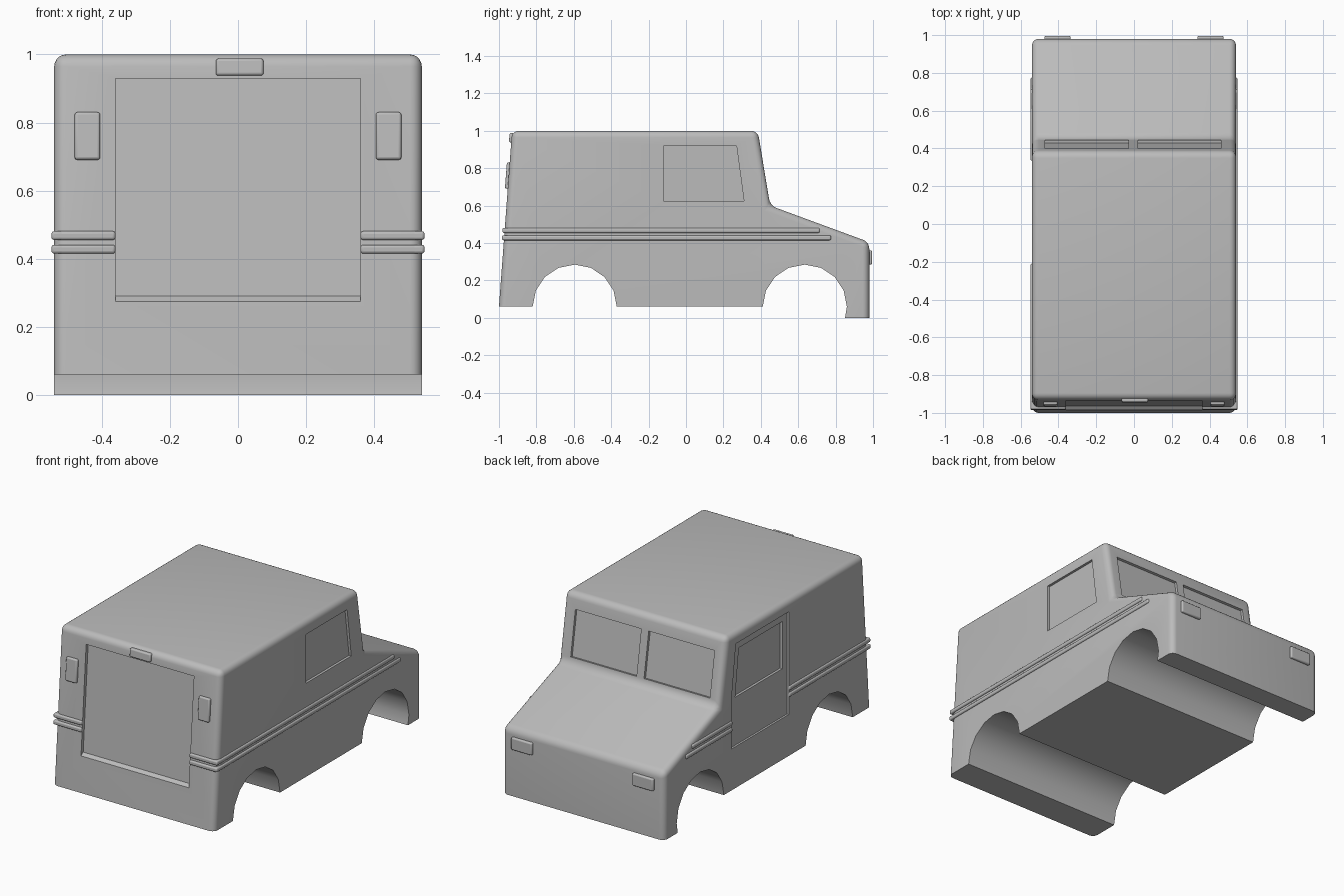
import bpy, bmesh, math

if "Cube" in bpy.data.objects:
    bpy.data.objects.remove(bpy.data.objects["Cube"])

GREY = (0.5, 0.5, 0.5, 1)
paint = bpy.data.materials.new("plain grey")
paint.use_nodes = True
paint.diffuse_color = GREY
paint.node_tree.nodes["Principled BSDF"].inputs["Base Color"].default_value = GREY

HALF = 0.54
WHEEL_R, WHEEL_Z = 0.225, 0.06
LEAN = math.atan2(0.07, 0.94)


def tail_y(z):
    """Depth of the leaning tail panel at height z."""
    return -1 + (z - WHEEL_Z) * math.tan(LEAN)


def screen_y(z):
    """Depth of the sloping windscreen at height z."""
    return 0.45 - (z - 0.6) * 0.165


def smooth(obj):
    bpy.ops.object.select_all(action="DESELECT")
    obj.select_set(True)
    bpy.context.view_layer.objects.active = obj
    bpy.ops.object.shade_smooth_by_angle(angle=math.radians(35))


def prism(name, outline, x0, x1, rounded=None):
    """Extrude a side outline of (y, z) points across x, rounding chosen edges."""
    bm = bmesh.new()
    verts = [bm.verts.new((x0, y, z)) for y, z in outline]
    face = bm.faces.new(verts)
    ext = bmesh.ops.extrude_face_region(bm, geom=[face])["geom"]
    new = [g for g in ext if isinstance(g, bmesh.types.BMVert)]
    bmesh.ops.translate(bm, vec=(x1 - x0, 0, 0), verts=new)
    bmesh.ops.recalc_face_normals(bm, faces=bm.faces)
    if rounded:
        edges = [e for e in bm.edges if rounded(e)]
        bmesh.ops.bevel(bm, geom=edges, offset=0.035, segments=5,
                        profile=0.5, affect="EDGES", clamp_overlap=True)
    mesh = bpy.data.meshes.new(name)
    bm.to_mesh(mesh)
    bm.free()
    mesh.materials.append(paint)
    obj = bpy.data.objects.new(name, mesh)
    bpy.context.collection.objects.link(obj)
    return obj


def block(name, low, high, lean=0.0, bevel=0.008):
    """Box with softened edges between two corners."""
    mid = [(a + b) / 2 for a, b in zip(low, high)]
    bpy.ops.mesh.primitive_cube_add(size=1, location=mid, rotation=(lean, 0, 0))
    obj = bpy.context.object
    obj.name = name
    obj.scale = [b - a for a, b in zip(low, high)]
    bpy.ops.object.transform_apply(location=False, rotation=False, scale=True)
    obj.data.materials.append(paint)
    mod = obj.modifiers.new("soft edges", "BEVEL")
    mod.width, mod.segments = bevel, 3
    smooth(obj)
    return obj


def carve(target, outline, x0, x1):
    cutter = prism("cutter", outline, x0, x1)
    cutter.hide_render = True
    mod = target.modifiers.new("recess", "BOOLEAN")
    mod.operation, mod.solver, mod.object = "DIFFERENCE", "EXACT", cutter
    bpy.context.view_layer.objects.active = target
    bpy.ops.object.modifier_apply(modifier=mod.name)
    bpy.data.objects.remove(cutter)


def arch(cy):
    """Faceted wheel arch, from high y to low y."""
    return [(cy + WHEEL_R * math.cos(math.pi * i / 8),
             WHEEL_Z + WHEEL_R * math.sin(math.pi * i / 8)) for i in range(9)]


# Body shell: side outline with both wheel arches
outline = [(-1, WHEEL_Z), (tail_y(1), 1), (screen_y(1), 1), (0.45, 0.6),
           (0.98, 0.405), (0.98, 0), (0.85, 0)]
outline += arch(0.635) + arch(-0.595)


def upper_edge(e):
    a, b = (v.co for v in e.verts)
    tops = [c.z > 0.38 for c in (a, b)]
    on_end = [abs(c.y) > 0.97 for c in (a, b)]
    return all(t or o for t, o in zip(tops, on_end)) and any(tops)


body = prism("body_shell", outline, -HALF, HALF, upper_edge)

# Recessed tail door
carve(body, [(tail_y(0.275) - 0.05, 0.26), (tail_y(0.275), 0.275),
             (tail_y(0.29) + 0.02, 0.29), (tail_y(0.93) + 0.02, 0.93),
             (tail_y(0.93) - 0.05, 0.93)], -0.36, 0.36)

# Two windscreen panes
for x0, x1 in ((-0.47, -0.03), (0.02, 0.46)):
    carve(body, [(screen_y(0.64) - 0.015, 0.637), (screen_y(0.64) + 0.05, 0.648),
                 (screen_y(0.91) + 0.05, 0.918), (screen_y(0.91) - 0.015, 0.907)], x0, x1)

# Side window on one flank, full door with a window on the other
carve(body, [(-0.12, 0.625), (0.31, 0.625), (0.27, 0.92), (-0.12, 0.92)],
      HALF - 0.015, HALF + 0.1)
carve(body, [(-0.21, 0.31), (0.335, 0.31), (0.335, 0.62), (0.295, 0.93), (-0.21, 0.93)],
      -HALF - 0.1, -HALF + 0.012)
carve(body, [(-0.165, 0.6), (0.285, 0.6), (0.25, 0.885), (-0.165, 0.885)],
      -HALF - 0.1, -HALF + 0.027)
smooth(body)

# Twin rub strips along the flanks, wrapping round to the tail door
for tag, z, end in (("upper", 0.468, 0.715), ("lower", 0.428, 0.775)):
    lo, hi = z - 0.013, z + 0.013
    back = tail_y(z) - 0.012
    runs = {"left": [(back, end)], "right": [(back, -0.21), (0.335, end)]}
    for side, sign in (("left", 1), ("right", -1)):
        for y0, y1 in runs[side]:
            xs = sorted((sign * (HALF - 0.03), sign * (HALF + 0.008)))
            block(f"{tag}_strip_{side}", (xs[0], y0, lo), (xs[1], y1, hi))
        xs = sorted((sign * 0.36, sign * (HALF + 0.008)))
        block(f"{tag}_tail_strip_{side}", (xs[0], back, lo), (xs[1], back + 0.03, hi))

# Lamps: upright tail pair, top lamp, nose pair
for side, sign in (("left", 1), ("right", -1)):
    xs = sorted((sign * 0.405, sign * 0.48))
    y = tail_y(0.76)
    block(f"tail_lamp_{side}", (xs[0], y - 0.015, 0.69), (xs[1], y + 0.02, 0.83), -LEAN)
    xs = sorted((sign * 0.335, sign * 0.475))
    block(f"nose_lamp_{side}", (xs[0], 0.96, 0.285), (xs[1], 0.995, 0.36))
y = tail_y(0.96)
block("top_lamp", (-0.065, y - 0.012, 0.937), (0.075, y + 0.03, 0.987), -LEAN)
